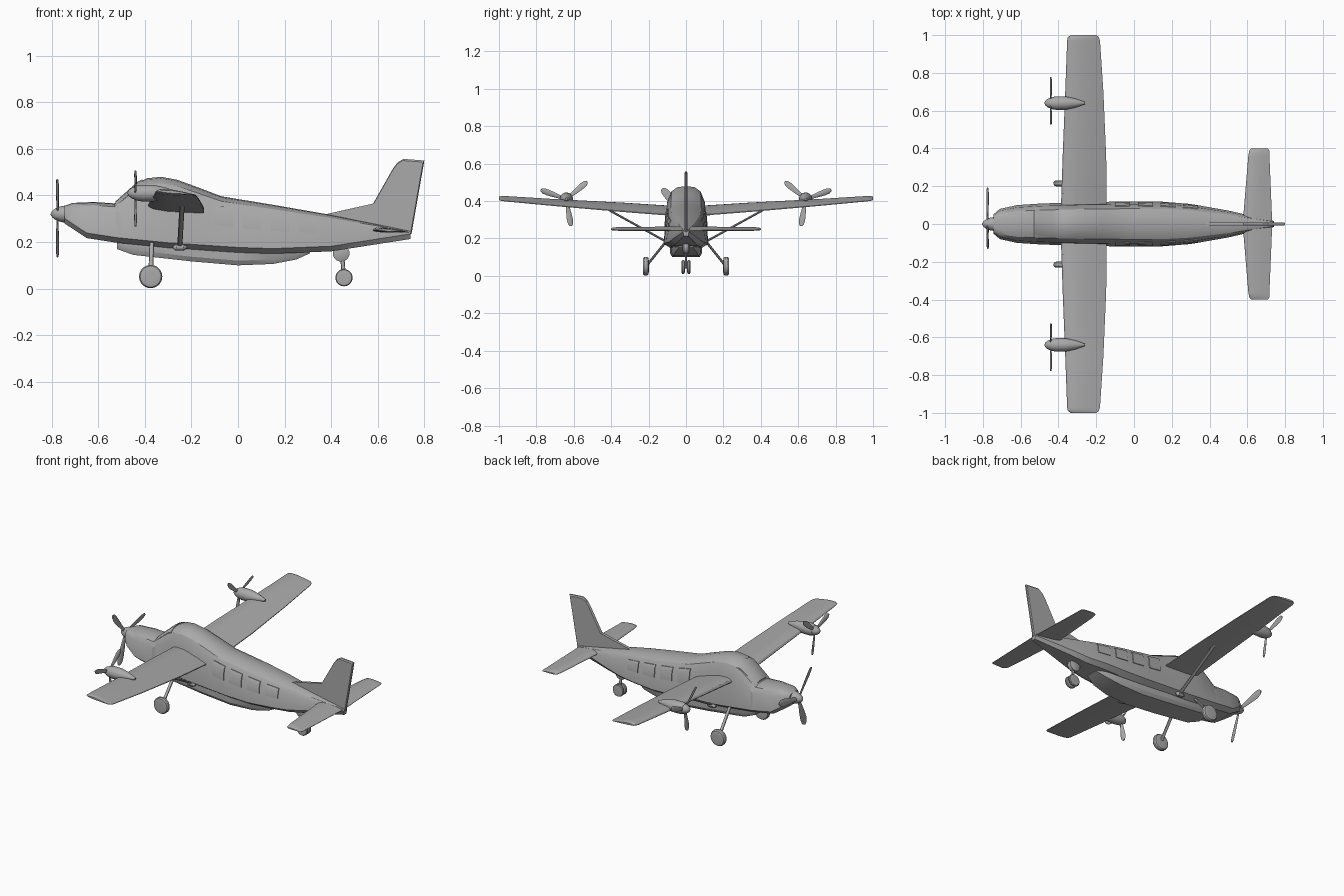
import bpy, bmesh, math
from mathutils import Vector

cube = bpy.data.objects.get("Cube")
if cube:
    bpy.data.objects.remove(cube, do_unlink=True)

grey = bpy.data.materials.new("plain_grey")
grey.use_nodes = True
paint = (0.4, 0.4, 0.4, 1)
grey.diffuse_color = paint
grey.node_tree.nodes["Principled BSDF"].inputs["Base Color"].default_value = paint
parts = []


def loft(name, rings):
    """Skin a closed solid through equal-sized rings of points."""
    bm = bmesh.new()
    rows = [[bm.verts.new(p) for p in ring] for ring in rings]
    count = len(rows[0])
    for a, b in zip(rows, rows[1:]):
        for i in range(count):
            j = (i + 1) % count
            bm.faces.new((a[i], a[j], b[j], b[i]))
    bm.faces.new(rows[0])
    bm.faces.new(rows[-1])
    bmesh.ops.recalc_face_normals(bm, faces=bm.faces)
    mesh = bpy.data.meshes.new(name)
    bm.to_mesh(mesh)
    bm.free()
    mesh.materials.append(grey)
    obj = bpy.data.objects.new(name, mesh)
    bpy.context.collection.objects.link(obj)
    parts.append(obj)
    return obj


def lathe(name, centre, axis, profile, sides=24):
    """Turn (offset, radius) pairs around the x or y axis."""
    c = Vector(centre)
    rings = []
    for off, r in profile:
        ring = []
        for k in range(sides):
            t = math.tau * k / sides
            u, v = r * math.cos(t), r * math.sin(t)
            ring.append(c + Vector((off, u, v) if axis == "x" else (u, off, v)))
        rings.append(ring)
    return loft(name, rings)


def rod(name, start, end, along, across, sides=10):
    """Oval bar between two points, widest along the fuselage."""
    a, b = Vector(start), Vector(end)
    side = (b - a).cross(Vector((1, 0, 0))).normalized()
    turns = [math.tau * k / sides for k in range(sides)]
    return loft(name, [[p + Vector((along * math.cos(t), 0, 0)) + side * across * math.sin(t)
                        for t in turns] for p in (a, b)])


def lerp(table, x):
    for (xa, va), (xb, vb) in zip(table, table[1:]):
        if x <= xb:
            return va + (vb - va) * max(0, x - xa) / (xb - xa)
    return table[-1][1]


# Fuselage outlines along its length
roof = [(-.745, .355), (-.71, .368), (-.62, .372), (-.53, .366), (-.43, .455), (-.39, .474),
        (-.33, .48), (-.26, .467), (-.17, .434), (-.07, .396), (.15, .36), (.38, .32), (.74, .247)]
floor = [(-.745, .28), (-.65, .217), (-.52, .197), (-.3, .175), (0, .155), (.15, .15),
         (.4, .16), (.74, .213)]
width = [(-.745, .05), (-.71, .08), (-.62, .1), (-.5, .108), (-.3, .115), (0, .12),
         (.15, .118), (.3, .106), (.5, .071), (.74, .016)]
# Half section as (height above chine, share of width)
side_line = [(0, 1), (.7, .88), (.9, .68), (.98, .4), (1, 0)]


def skin(x, height, out=0.0):
    """Point on the fuselage side at a given share of its height."""
    top, low = lerp(roof, x), lerp(floor, x) + .022
    y = lerp(side_line, height) * lerp(width, x)
    return y + out, low + (top - low) * height


def section(x):
    half = [(0, lerp(floor, x)), (lerp(width, x) * .72, lerp(floor, x))]
    half += [skin(x, h) for h, _ in side_line]
    return [(x, y, z) for y, z in half] + [(x, -y, z) for y, z in half[-2:0:-1]]


stations = sorted({x for table in (roof, floor, width) for x, _ in table})
loft("fuselage", [section(x) for x in stations])

# Belly cargo pod
pod = [(-.52, .17, .06), (-.45, .145, .078), (-.2, .117, .085), (0, .1, .085),
       (.15, .106, .08), (.25, .125, .068), (.31, .152, .045)]
loft("belly_pod", [[(x, -w, .2), (x, -w, z + .02), (x, -w * .85, z),
                    (x, w * .85, z), (x, w, z + .02), (x, w, .2)] for x, z, w in pod])

# Windscreen plate
screen = []
for x, narrow in ((-.525, .82), (-.43, .95), (-.41, .97)):
    half = [skin(x, h) for h in (.9, .98, 1)]
    arc = [(y * narrow, z) for y, z in half] + [(-y * narrow, z) for y, z in half[1::-1]]
    screen.append([(x, y, z + .005) for y, z in arc] + [(x, y, z - .003) for y, z in arc[::-1]])
loft("windscreen", screen)


def wing(name, s, spans):
    """Tapered wing from (y, front x, rear x, front z, rear z, thickness)."""
    foil = [(0, 0), (.03, .25), (.12, .5), (.35, .65), (.7, .38), (1, .06),
            (1, -.06), (.7, -.2), (.35, -.35), (.1, -.3), (.02, -.15)]
    loft(name, [[(xa + (xb - xa) * f, s * y, za + (zb - za) * f + t * h) for f, h in foil]
                for y, xa, xb, za, zb, t in spans])


def propeller(name, centre, length, angles, s=1):
    cx, cy, cz = centre
    shape = [(.05, .05), (.25, .065), (.5, .095), (.75, .115), (.9, .1), (.97, .065), (1, .02)]
    pitch = math.radians(14)
    for n, angle in enumerate(angles):
        ca, sa = math.cos(math.radians(angle)), math.sin(math.radians(angle))
        rings = []
        for f, w in shape:
            ring = []
            for k in range(8):
                t = math.tau * k / 8
                u, v = w * length * math.cos(t), .004 * math.sin(t)
                x = v * math.cos(pitch) + u * math.sin(pitch)
                tan = u * math.cos(pitch) - v * math.sin(pitch)
                r = f * length
                ring.append((cx + x, cy + s * (r * ca - tan * sa), cz + r * sa + tan * ca))
            rings.append(ring)
        loft(f"{name}_blade_{n + 1}", rings)


# Nose spinner and propeller
lathe("nose_spinner", (-.74, 0, .32), "x",
      [(-.064, .003), (-.058, .014), (-.043, .025), (-.02, .034), (.01, .038)])
propeller("nose_propeller", (-.775, 0, .32), .195, (11, 131, 251))

wheel_shape = [(-1, .35), (-1, .65), (-.85, .9), (-.4, 1), (.4, 1), (.85, .9), (1, .65), (1, .35)]


def wheel(name, x, y, z, r, half):
    lathe(name, (x, y, z), "y", [(o * half, k * r) for o, k in wheel_shape], 28)


for s, side in ((-1, "front_side"), (1, "back_side")):
    # Main wing
    wing(side + "_wing", s, [
        (.05, -.388, -.145, .355, .322, .045), (.35, -.378, -.147, .375, .345, .042),
        (.7, -.364, -.162, .396, .375, .034), (.97, -.354, -.18, .416, .4, .026),
        (.99, -.35, -.186, .418, .403, .022), (1, -.335, -.2, .418, .406, .012)])
    # Tailplane
    wing(side + "_tailplane", s, [
        (0, .575, .732, .252, .242, .024), (.36, .605, .717, .25, .245, .02),
        (.39, .611, .716, .25, .246, .016), (.4, .622, .708, .249, .246, .008)])
    # Wing engine
    hub = (-.44, s * .64, .41)
    lathe(side + "_nacelle", hub, "x",
          [(0, .031), (.03, .036), (.08, .035), (.13, .024), (.18, .006)])
    lathe(side + "_spinner", hub, "x",
          [(-.034, .003), (-.029, .013), (-.016, .023), (.005, .031)])
    propeller(side + "_propeller", hub, .146, (20, 140, 260), s)
    # Strut and its foot
    rod(side + "_strut", (-.25, s * .1, .18), (-.24, s * .43, .362), .011, .006)
    lathe(side + "_strut_foot", (-.25, s * .105, .177), "x",
          [(-.03, .004), (-.015, .014), (.015, .014), (.03, .004)], 12)
    # Landing gear
    rod(side + "_gear_leg", (-.37, s * .09, .205), (-.375, s * .21, .055), .01, .007)
    wheel(side + "_main_wheel", -.375, s * .215, .052, .05, .016)
    wheel(side + "_tail_wheel", .455, s * .015, .047, .037, .009)
    # Cabin windows
    for n in range(4):
        x0 = -.1 + n * .12
        strip = []
        for x in (x0, x0 + .08):
            outer = [skin(x, h, .005) for h in (.4, .7, .79)]
            inner = [skin(x, h, -.003) for h in (.79, .7, .4)]
            strip.append([(x, s * y, z) for y, z in outer + inner])
        loft(f"{side}_window_{n + 1}", strip)

# Tail wheel leg, axle and fairing
rod("tail_leg", (.445, 0, .17), (.455, 0, .045), .009, .006)
lathe("tail_axle", (.455, 0, .047), "y", [(-.02, .007), (.02, .007)], 12)
lathe("tail_leg_fairing", (.443, 0, .152), "y",
      [(-.018, .02), (-.012, .036), (.012, .036), (.018, .02)])

# Tail fin with its long front fillet
fin = [(.37, .318), (.58, .365), (.665, .515), (.685, .542), (.71, .557), (.8, .55),
       (.745, .235), (.55, .25)]
mid = Vector((.66, 0, .38))
loft("tail_fin", [[mid + (Vector((x, 0, z)) - mid) * k + Vector((0, y, 0)) for x, z in fin]
                  for y, k in ((-.009, .96), (-.004, 1), (.004, 1), (.009, .96))])

# Smooth curved surfaces while keeping creases
bpy.ops.object.select_all(action="DESELECT")
for obj in parts:
    obj.select_set(True)
bpy.context.view_layer.objects.active = parts[0]
bpy.ops.object.shade_smooth_by_angle(angle=math.radians(30))
